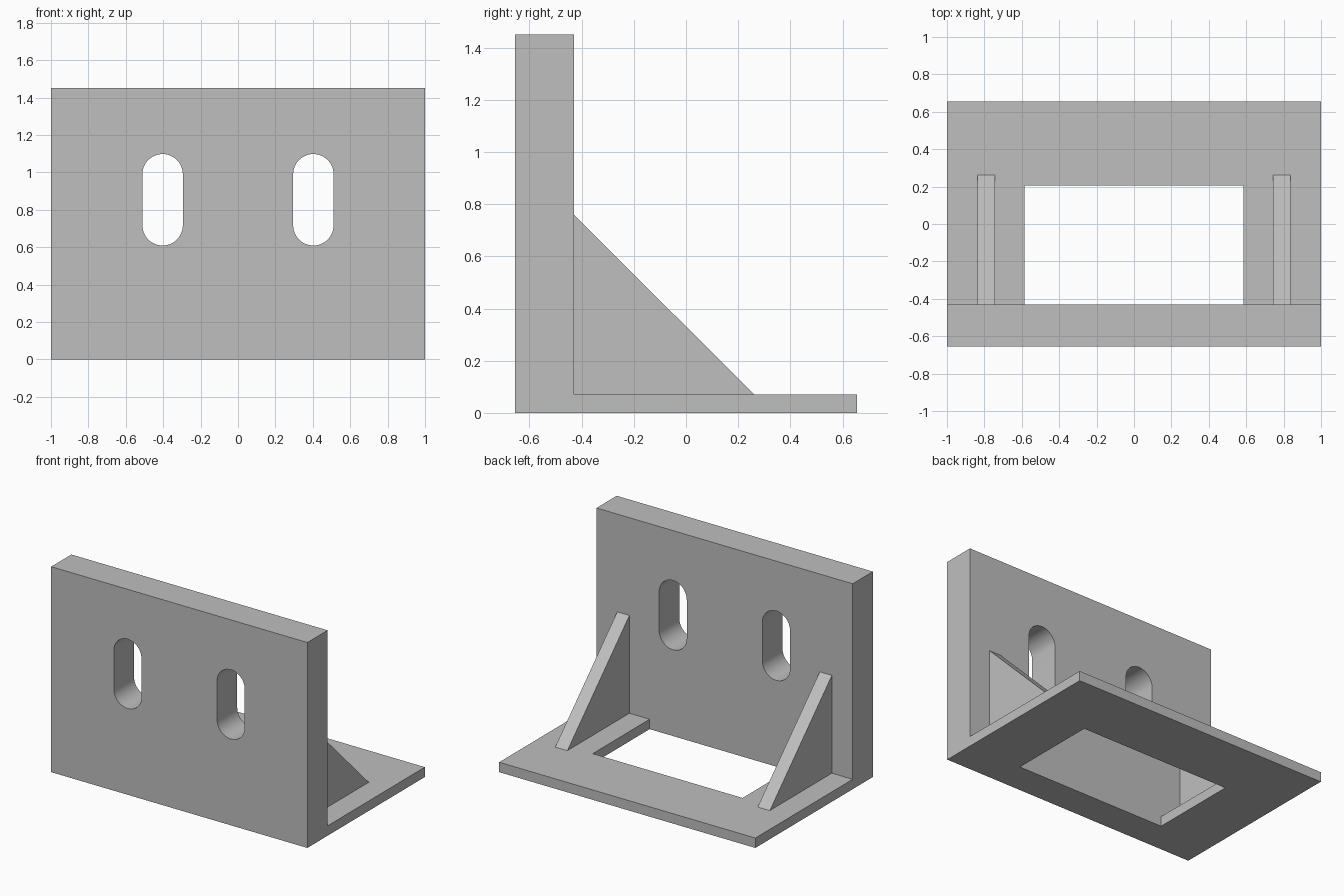
import bpy
from math import pi, sin, cos
from mathutils import Vector

if "Cube" in bpy.data.objects:
    bpy.data.objects.remove(bpy.data.objects["Cube"], do_unlink=True)

# Main dimensions
HALF_W, FRONT, BACK = 1.0, -0.655, 0.655
HEIGHT, WALL_BACK, BASE_TOP = 1.45, -0.43, 0.07

grey = bpy.data.materials.new("plain grey")
grey.use_nodes = True
colour = (0.52, 0.52, 0.52, 1)
grey.diffuse_color = colour
grey.node_tree.nodes["Principled BSDF"].inputs["Base Color"].default_value = colour


def prism(name, outline, offset):
    """Extrude a closed outline of 3D points along an offset."""
    n = len(outline)
    start = [Vector(p) for p in outline]
    verts = start + [p + Vector(offset) for p in start]
    faces = [list(range(n)), list(range(n, 2 * n))]
    faces += [[i, (i + 1) % n, n + (i + 1) % n, n + i] for i in range(n)]
    mesh = bpy.data.meshes.new(name)
    mesh.from_pydata(verts, [], faces)
    mesh.materials.append(grey)
    obj = bpy.data.objects.new(name, mesh)
    bpy.context.collection.objects.link(obj)
    select(obj)
    bpy.ops.object.mode_set(mode='EDIT')
    bpy.ops.mesh.select_all(action='SELECT')
    bpy.ops.mesh.normals_make_consistent(inside=False)
    bpy.ops.object.mode_set(mode='OBJECT')
    return obj


def select(obj):
    bpy.ops.object.select_all(action='DESELECT')
    obj.select_set(True)
    bpy.context.view_layer.objects.active = obj


# Upright wall
wall = prism("upright_wall",
             [(-HALF_W, FRONT, 0), (HALF_W, FRONT, 0),
              (HALF_W, FRONT, HEIGHT), (-HALF_W, FRONT, HEIGHT)],
             (0, WALL_BACK - FRONT, 0))

# Two vertical round-ended slots cut through the wall
SLOT_X, SLOT_R, SLOT_LOW, SLOT_HIGH, STEPS = 0.403, 0.108, 0.717, 0.99, 24
for side in (-1, 1):
    outline = []
    for centre_z, begin in ((SLOT_HIGH, 0), (SLOT_LOW, pi)):
        for i in range(STEPS + 1):
            a = begin + pi * i / STEPS
            outline.append((side * SLOT_X + SLOT_R * cos(a), FRONT - 0.1,
                            centre_z + SLOT_R * sin(a)))
    cutter = prism("slot_cutter", outline, (0, 0.5, 0))
    cutter.hide_render = True
    cut = wall.modifiers.new("slot", 'BOOLEAN')
    cut.operation, cut.solver, cut.object = 'DIFFERENCE', 'EXACT', cutter
    select(wall)
    bpy.ops.object.modifier_apply(modifier=cut.name)
    bpy.data.objects.remove(cutter, do_unlink=True)
select(wall)
bpy.ops.object.shade_smooth_by_angle()

# Base plate, U-shaped around the opening next to the wall
OPEN_X, OPEN_BACK = 0.585, 0.205
right_half = [(OPEN_X, OPEN_BACK), (OPEN_X, WALL_BACK),
              (HALF_W, WALL_BACK), (HALF_W, BACK)]
outline = right_half + [(-x, y) for x, y in reversed(right_half)]
prism("base_plate", [(x, y, 0) for x, y in outline], (0, 0, BASE_TOP))

# Triangular gussets bracing the wall
GUSSET_IN, GUSSET_OUT, GUSSET_END, GUSSET_TOP = 0.743, 0.838, 0.262, 0.76
for name, side in (("left_gusset", 1), ("right_gusset", -1)):
    prism(name, [(side * GUSSET_IN, WALL_BACK, BASE_TOP),
                 (side * GUSSET_IN, GUSSET_END, BASE_TOP),
                 (side * GUSSET_IN, WALL_BACK, GUSSET_TOP)],
          (side * (GUSSET_OUT - GUSSET_IN), 0, 0))
